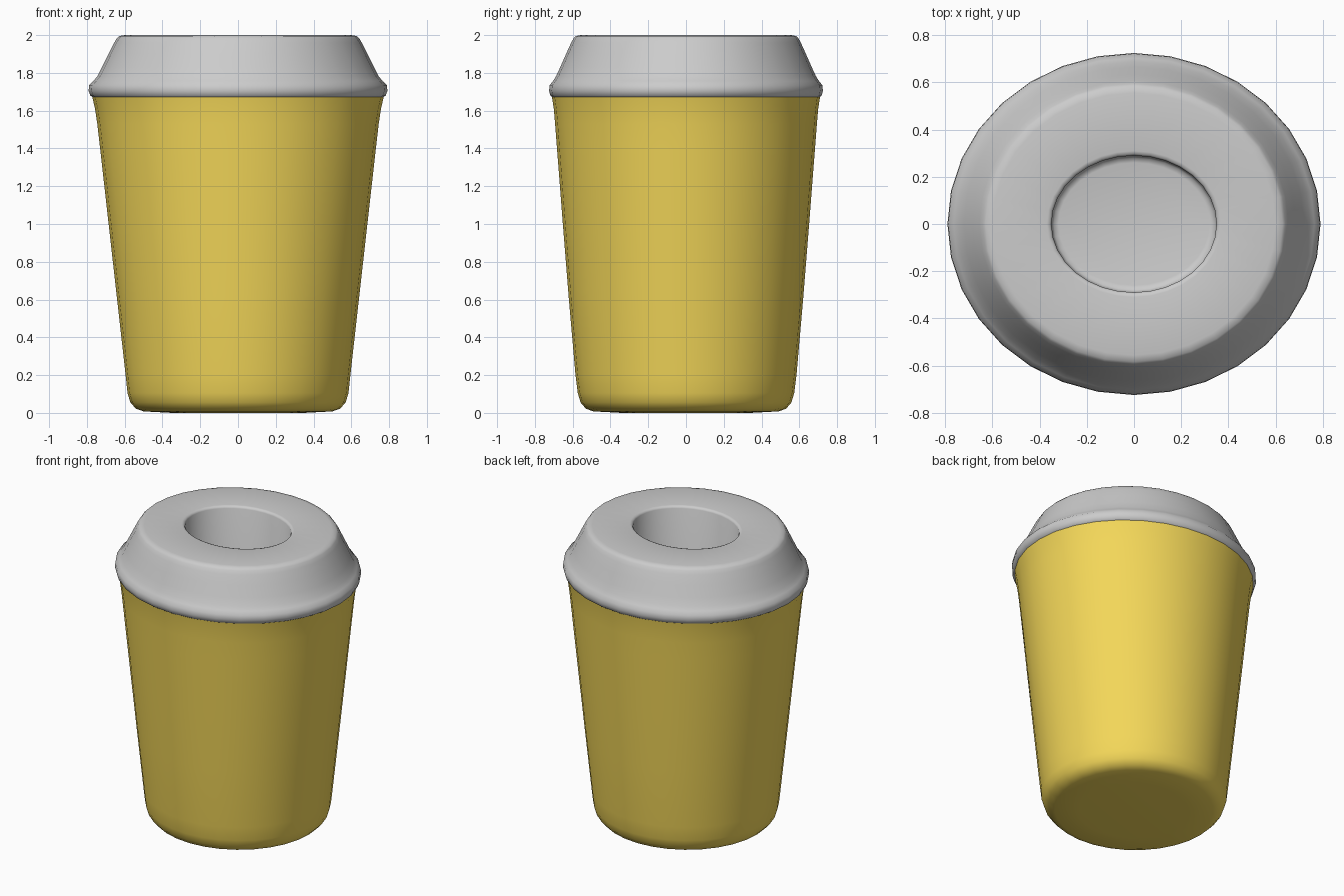
import bpy, bmesh, math

if "Cube" in bpy.data.objects:
    bpy.data.objects.remove(bpy.data.objects["Cube"])

SIDES = 32


def loft(name, rings, cap_first=False, cap_last=False, color=None):
    """Stack elliptical rings given as (half width x, half width y, z)."""
    bm = bmesh.new()
    loops = []
    for rx, ry, z in rings:
        loops.append([bm.verts.new((rx * math.cos(2 * math.pi * i / SIDES),
                                    ry * math.sin(2 * math.pi * i / SIDES), z))
                      for i in range(SIDES)])
    for a, b in zip(loops, loops[1:]):
        for i in range(SIDES):
            j = (i + 1) % SIDES
            bm.faces.new((a[i], a[j], b[j], b[i]))
    if cap_first:
        bm.faces.new(loops[0][::-1])
    if cap_last:
        bm.faces.new(loops[-1])
    mesh = bpy.data.meshes.new(name)
    bm.to_mesh(mesh)
    bm.free()
    obj = bpy.data.objects.new(name, mesh)
    bpy.context.collection.objects.link(obj)
    if color:
        mat = bpy.data.materials.new(name + "_color")
        mat.diffuse_color = color
        mat.use_nodes = True
        mat.node_tree.nodes["Principled BSDF"].inputs["Base Color"].default_value = mat.diffuse_color
        mesh.materials.append(mat)
    bpy.ops.object.select_all(action='DESELECT')
    obj.select_set(True)
    bpy.context.view_layer.objects.active = obj
    bpy.ops.object.shade_smooth_by_angle(angle=math.radians(50))
    return obj


# Tapered body with a rounded foot and a slight flare below the lid
loft("bin_body", [
    (0.35, 0.34, 0.0), (0.50, 0.49, 0.008), (0.54, 0.53, 0.022),
    (0.57, 0.558, 0.055), (0.585, 0.573, 0.105), (0.595, 0.585, 0.20),
    (0.64, 0.62, 0.60), (0.685, 0.652, 1.00), (0.73, 0.683, 1.40),
    (0.745, 0.693, 1.53), (0.757, 0.70, 1.61), (0.772, 0.71, 1.675),
], cap_first=True, color=(0.9, 0.68, 0.1, 1))

# Lid: rolled lip, sloping shoulder, flat top and a sunken oval opening
loft("bin_lid", [
    (0.770, 0.708, 1.672), (0.782, 0.718, 1.68), (0.791, 0.725, 1.705),
    (0.788, 0.722, 1.735), (0.765, 0.704, 1.757), (0.745, 0.688, 1.782),
    (0.72, 0.666, 1.83), (0.685, 0.635, 1.90), (0.655, 0.608, 1.96),
    (0.642, 0.595, 1.983), (0.63, 0.584, 1.995), (0.60, 0.556, 2.0),
    (0.37, 0.31, 2.0), (0.357, 0.297, 1.997), (0.35, 0.29, 1.985),
    (0.35, 0.29, 1.62), (0.34, 0.28, 1.60), (0.32, 0.26, 1.595),
], cap_last=True)
